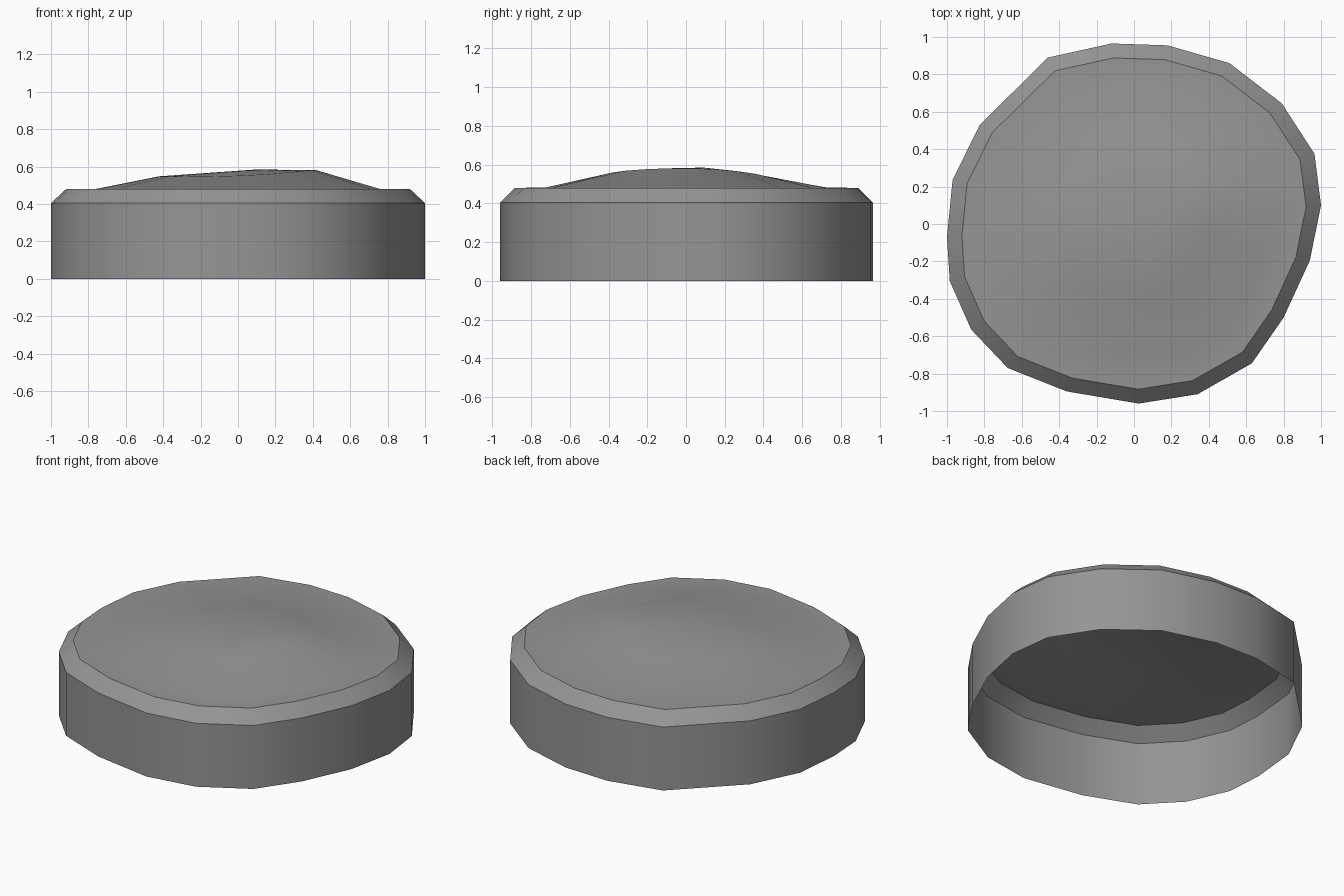
import bpy, bmesh, math

if "Cube" in bpy.data.objects:
    bpy.data.objects.remove(bpy.data.objects["Cube"])

# Irregular 19-sided outline, seen from above
OUTLINE = [(-0.12, 0.965), (-0.46, 0.89), (-0.825, 0.53), (-0.97, 0.235), (-1.0, -0.07),
           (-0.985, -0.305), (-0.87, -0.565), (-0.675, -0.77), (-0.36, -0.895), (0.025, -0.96),
           (0.34, -0.91), (0.63, -0.745), (0.80, -0.50), (0.94, -0.195), (1.0, 0.10),
           (0.965, 0.375), (0.79, 0.645), (0.51, 0.86), (0.18, 0.955)]


def crown(x, y):
    """Uneven height of the inner crown ring."""
    return 0.565 + 0.04 * x - 0.015 * y - 0.12 * y * y


bm = bmesh.new()


def ring(scale, height):
    verts = []
    for px, py in OUTLINE:
        x, y = px * scale, py * scale
        z = height(x, y) if callable(height) else height
        verts.append(bm.verts.new((x, y, z)))
    return verts


# Wall, chamfer, flat rim and domed top; underside stays open
rings = [ring(1.0, 0.0), ring(1.0, 0.405), ring(0.92, 0.48),
         ring(0.755, 0.482), ring(0.42, crown)]
n = len(OUTLINE)
for low, high in zip(rings, rings[1:]):
    for i in range(n):
        j = (i + 1) % n
        bm.faces.new((low[i], low[j], high[j], high[i]))

# Crown centre
peak = bm.verts.new((0.1, 0.09, 0.585))
for i in range(n):
    bm.faces.new((rings[-1][i], rings[-1][(i + 1) % n], peak))

mesh = bpy.data.meshes.new("domed_cap")
bm.to_mesh(mesh)
bm.free()
cap = bpy.data.objects.new("domed_cap", mesh)
bpy.context.collection.objects.link(cap)

# Dark grey surface
dark_grey = bpy.data.materials.new("dark_grey")
dark_grey.diffuse_color = (0.3, 0.3, 0.3, 1.0)
dark_grey.use_nodes = True
dark_grey.node_tree.nodes["Principled BSDF"].inputs["Base Color"].default_value = dark_grey.diffuse_color
mesh.materials.append(dark_grey)

# Smooth wall and dome, crisp chamfer edges
bpy.context.view_layer.objects.active = cap
cap.select_set(True)
bpy.ops.object.shade_smooth_by_angle(angle=math.radians(34))
